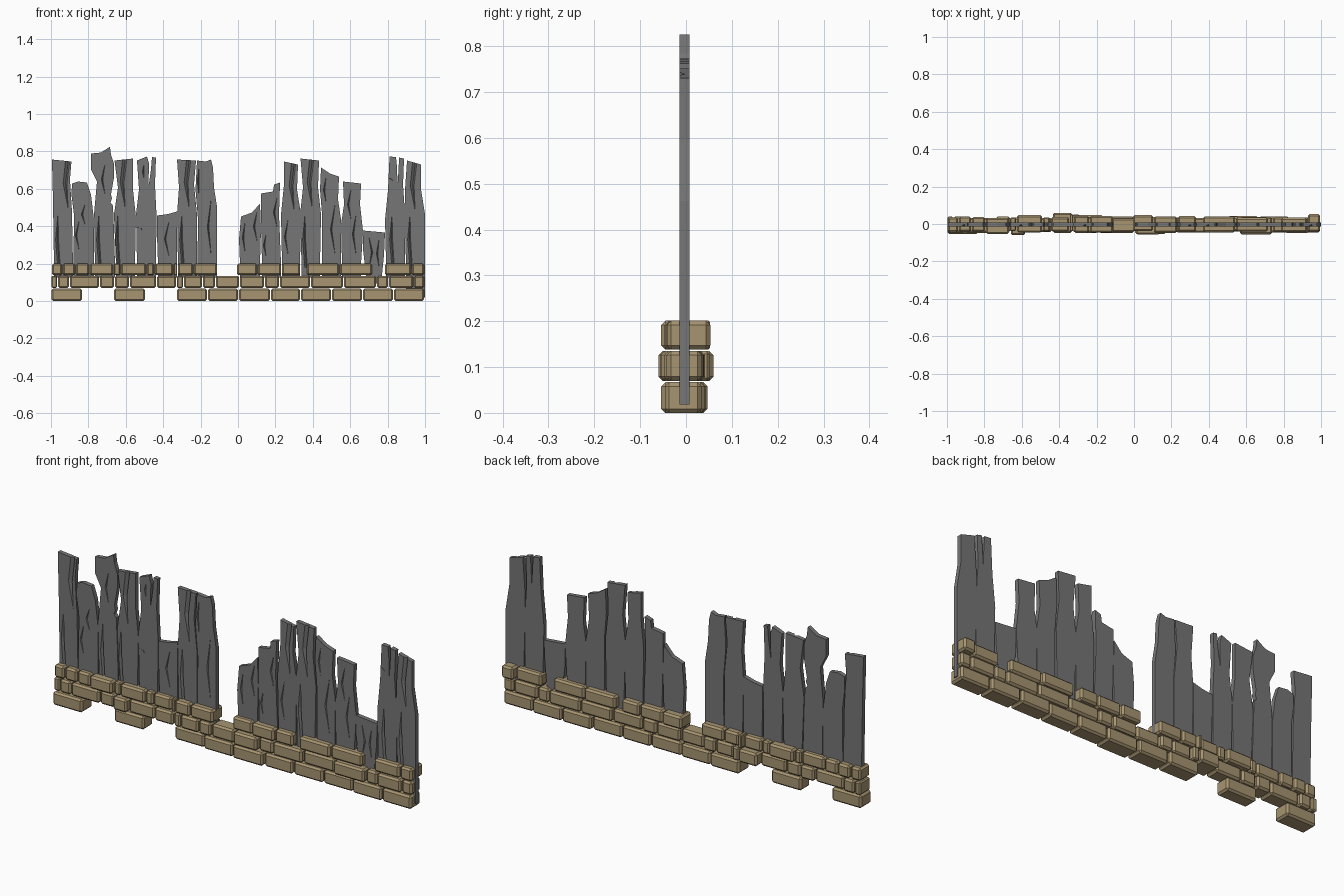
import bpy, bmesh, random
from mathutils import Matrix

random.seed(4)
S = 187.0                       # drawing units per metre
Y0, Y1 = -0.014, 0.008          # plank front / back


def X(px):
    return (px - 238) / S


def Z(pz):
    return (301.5 - pz) / S


def material(name, rgb):
    m = bpy.data.materials.new(name)
    m.diffuse_color = (*rgb, 1)
    return m


STONE = material("sandstone", (0.39, 0.30, 0.165))
WOOD = material("grey_wood", (0.18, 0.18, 0.18))


def add_object(name, bm, mat=None):
    bmesh.ops.recalc_face_normals(bm, faces=bm.faces[:])
    me = bpy.data.meshes.new(name)
    bm.to_mesh(me)
    bm.free()
    if mat:
        me.materials.append(mat)
    ob = bpy.data.objects.new(name, me)
    bpy.context.collection.objects.link(ob)
    return ob


# ---- brick courses: spans of chamfered blocks with varied depth ----
def course(name, z0, z1, spans, front={}, back={}):
    bm = bmesh.new()
    for i, (a, b) in enumerate(spans):
        ya = front.get(i, -random.uniform(0.038, 0.048))
        yb = back.get(i, random.uniform(0.032, 0.043))
        part = bmesh.new()
        mtx = (Matrix.Translation((X((a + b) / 2), (ya + yb) / 2, (z0 + z1) / 2))
               @ Matrix.Diagonal(((b - a) / S, yb - ya, z1 - z0, 1)))
        bmesh.ops.create_cube(part, size=1, matrix=mtx)
        bmesh.ops.bevel(part, geom=part.edges[:], offset=min(0.009, (b - a) / S * 0.2),
                        segments=1, affect='EDGES')
        tmp = bpy.data.meshes.new("tmp")
        part.to_mesh(tmp)
        part.free()
        bm.from_mesh(tmp)
        bpy.data.meshes.remove(tmp)
    return add_object(name, bm, STONE)


course("brick_course_bottom", 0.0, 0.067,
       [(51.5, 82), (114, 145), (177, 207), (208, 238), (239, 270), (271, 300),
        (301, 331), (332, 362), (363, 393), (394, 424)],
       front={0: -0.053, 4: -0.054}, back={2: 0.047})
course("brick_course_middle", 0.070, 0.135,
       [(51.5, 57), (58, 69), (70, 99), (100, 114), (115, 129), (130, 156), (157, 176),
        (177, 183), (184, 202), (203, 215), (216, 239), (240, 264), (265, 279), (280, 310),
        (311, 343), (344, 376), (377, 388), (389, 413), (414, 424)],
       front={4: -0.060, 11: -0.057, 15: -0.055}, back={6: 0.060, 7: 0.052, 10: 0.03})
course("brick_course_top", 0.138, 0.201,
       [(52, 62), (63, 75), (76, 89), (90, 113), (114, 120), (121, 146), (147, 154),
        (155, 173), (174, 177), (178, 193), (194, 217), (237, 257), (258, 281), (282, 300),
        (307, 339), (340, 372), (385, 411), (412, 424)],
       front={3: -0.054}, back={5: 0.047, 8: 0.052, 11: 0.047, 17: 0.053})


# ---- planks: extruded outline, with V-shaped cracks cut in the front ----
def crack_prism(bm, pts):
    rings = []
    for x, z, w in pts:
        h = w / S / 2
        y = Y0 - 0.002
        rings.append([bm.verts.new((X(x) - h, y, Z(z))), bm.verts.new((X(x) + h, y, Z(z))),
                      bm.verts.new((X(x) + h * 0.3, Y0 + min(0.012, h * 1.2), Z(z)))])
    for r, s in zip(rings, rings[1:]):
        for i in range(3):
            j = (i + 1) % 3
            bm.faces.new((r[i], r[j], s[j], s[i]))
    bm.faces.new(rings[0])
    bm.faces.new(rings[-1])


def top_crack(x, z):            # wide split running down from the end grain
    return [(x + 2, z - 4, 5), (x - 1, z + 23, 4.5), (x + 2, z + 48, 0.5)]


def low_crack(x, z=215):        # split widening towards the wall
    return [(x + 1, z, 0.5), (x, z + 25, 3.5), (x + 2, 268, 3)]


def thin_crack(x, z, length, lean=3):
    return [(x, z, 0.4), (x - lean, z + length / 2, 2), (x, z + length, 0.4)]


count = 0


def plank(outline, cracks=(), base=278):
    """outline runs from bottom left, over the top, to bottom right"""
    global count
    count += 1
    pts = [(outline[0][0], base)] + list(outline) + [(outline[-1][0], base)]
    bm = bmesh.new()
    f = bm.faces.new([bm.verts.new((X(x), Y0, Z(z))) for x, z in pts])
    ext = bmesh.ops.extrude_face_region(bm, geom=[f])
    vs = [v for v in ext["geom"] if isinstance(v, bmesh.types.BMVert)]
    bmesh.ops.translate(bm, vec=(0, Y1 - Y0, 0), verts=vs)
    if not any(len(fc.verts) == len(pts) and fc.calc_center_median().y < Y0 + 1e-4 for fc in bm.faces):
        bm.faces.new([v for v in bm.verts if v not in vs])
    ob = add_object(f"plank_{count:02d}", bm, WOOD)
    for c in cracks:
        cb = bmesh.new()
        crack_prism(cb, c)
        cutter = add_object("crack_cutter", cb, WOOD)
        cutter.hide_render = True
        mod = ob.modifiers.new("crack", 'BOOLEAN')
        mod.operation, mod.solver, mod.object = 'DIFFERENCE', 'EXACT', cutter
        dg = bpy.context.evaluated_depsgraph_get()
        me = bpy.data.meshes.new_from_object(ob.evaluated_get(dg))
        ob.modifiers.clear()
        ob.data = me
        bpy.data.objects.remove(cutter)


# left run of planks
plank([(54, 264), (53, 200), (52, 160), (71.5, 162), (70, 180), (72, 212), (73, 264)],
      [top_crack(66, 161), low_crack(57)])
plank([(73.5, 264), (74, 215), (71.5, 195), (72, 184), (78, 182), (87, 183), (91, 195), (94, 220), (94, 264)],
      [thin_crack(85, 205, 20), thin_crack(79, 222, 28)])
plank([(95, 264), (94, 215), (97, 182), (91, 170), (91, 154), (101, 153), (110, 147.2), (111, 155), (114, 164),
       (114, 178), (111, 195), (112, 199), (110.5, 203), (113, 206), (114, 230), (115, 264)],
      [low_crack(98), thin_crack(105, 165, 30)])
plank([(116, 264), (114, 215), (118, 188), (114.5, 161), (133, 159), (133, 190), (136, 218), (135, 264)],
      [top_crack(123, 160), low_crack(117)])
plank([(137, 264), (136, 215), (139, 190), (137, 161), (147, 157), (149, 164), (148.5, 187), (151, 170),
       (152, 157.5), (156, 158), (155, 185), (156.5, 215), (156, 264)],
      [thin_crack(144, 165, 14, 1), [(136, 228, 2), (141, 228.5, 1), (142, 231, 0.5)]])
plank([(158, 264), (157, 235), (157, 216), (168, 214.5), (177, 212), (177, 240), (177, 264)],
      [thin_crack(169, 222, 35, 4)])
plank([(178, 264), (177, 215), (179, 188), (177, 160), (196, 161), (194, 185), (197, 215), (197, 264)],
      [top_crack(187, 160), low_crack(181)])
plank([(197.5, 264), (198, 220), (195.5, 190), (197, 161), (206, 162), (211, 160), (213, 168), (214, 188), (217, 207),
       (217, 264)], [thin_crack(199, 168, 28, 1), thin_crack(211, 200, 55)])

# right run of planks
plank([(240, 264), (239, 240), (241, 217), (252, 213), (260, 204), (261, 230), (260, 264)],
      [thin_crack(245, 223, 30, 2), thin_crack(257, 212, 30, 3)])
plank([(262, 264), (261, 225), (261, 194), (273, 192), (274, 185), (280, 183), (279, 215), (281, 264)],
      [thin_crack(266, 235, 22, 2), thin_crack(277, 198, 30, 3)])
plank([(282, 264), (281, 215), (284, 185), (284, 162), (298, 165), (297, 190), (301, 215), (300, 264)],
      [top_crack(292, 163), thin_crack(288, 220, 35)])
plank([(301.5, 264), (300, 215), (303, 188), (300.5, 159), (319, 161), (318, 188), (321, 215), (320, 264)],
      [top_crack(310, 160), low_crack(304)])
plank([(322, 264), (322, 215), (320, 190), (321, 168), (330, 174), (339, 177), (338, 200), (341, 220), (341, 264)],
      [thin_crack(326, 178, 25, 2), thin_crack(335, 205, 50, 4)])
plank([(342, 264), (341, 225), (344, 205), (343, 182), (361, 184), (360, 205), (363, 232), (361, 264)],
      [thin_crack(351, 190, 30, 3), thin_crack(356, 215, 40, 3)])
plank([(366, 275), (363, 250), (363, 231), (374, 232), (385, 233), (384, 255), (382, 275)],
      [thin_crack(369, 238, 30, -3), thin_crack(379, 240, 28, 2)], base=284)
plank([(386, 264), (385, 220), (388, 190), (389.5, 157), (396, 157.5), (397, 168), (397.5, 186), (398.5, 170), (399, 158),
       (404, 159), (403, 185), (405, 215), (405, 264)],
      [low_crack(391), [(386, 178, 2), (390, 179, 1.5), (393, 181, 0.5)]])
plank([(406, 264), (404.5, 215), (405, 190), (407, 161), (421, 165), (421, 190), (425, 215), (425, 264)],
      [top_crack(413, 163), low_crack(409)], base=298)
